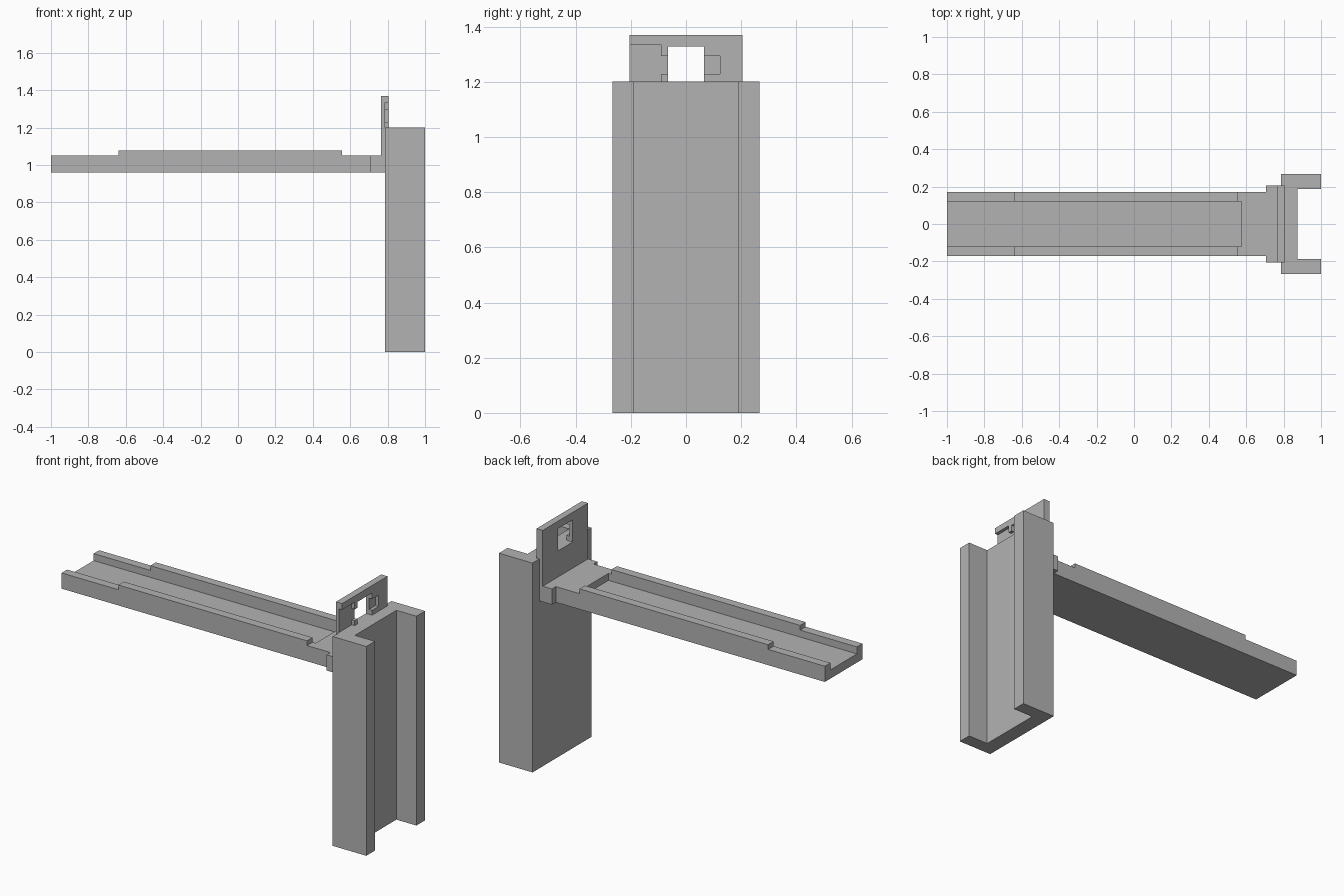
import bpy
import bmesh
from mathutils import Vector

cube = bpy.data.objects.get("Cube")
if cube:
    bpy.data.objects.remove(cube, do_unlink=True)

grey = bpy.data.materials.new("plain grey")
grey.use_nodes = True
colour = (0.45, 0.45, 0.45, 1.0)
grey.diffuse_color = colour
grey.node_tree.nodes["Principled BSDF"].inputs["Base Color"].default_value = colour


def prism(name, profile, axis, low, high):
    """Extrude a 2D profile (remaining axes in x, y, z order) from low to high."""
    def point(p):
        co = list(p)
        co.insert(axis, low)
        return co

    bm = bmesh.new()
    face = bm.faces.new([bm.verts.new(point(p)) for p in profile])
    out = bmesh.ops.extrude_face_region(bm, geom=[face])
    shift = Vector((0, 0, 0))
    shift[axis] = high - low
    moved = [v for v in out["geom"] if isinstance(v, bmesh.types.BMVert)]
    bmesh.ops.translate(bm, verts=moved, vec=shift)
    bmesh.ops.recalc_face_normals(bm, faces=bm.faces)
    mesh = bpy.data.meshes.new(name)
    bm.to_mesh(mesh)
    bm.free()
    mesh.materials.append(grey)
    obj = bpy.data.objects.new(name, mesh)
    bpy.context.collection.objects.link(obj)
    return obj


def box(name, x, y, z):
    return prism(name, [(x[0], y[0]), (x[1], y[0]), (x[1], y[1]), (x[0], y[1])], 2, *z)


def combine(target, tool, operation):
    """Apply a boolean and remove the tool object."""
    tool.hide_render = True
    mod = target.modifiers.new("boolean", "BOOLEAN")
    mod.operation = operation
    mod.solver = "EXACT"
    mod.object = tool
    bpy.context.view_layer.objects.active = target
    bpy.ops.object.modifier_apply(modifier=mod.name)
    bpy.data.objects.remove(tool, do_unlink=True)


# Shared levels
back, web, end = 0.787, 0.873, 1.0
arm_low, arm_top, rail_top = 0.96, 1.05, 1.077
post_top = 1.2
plate_half = 0.205

# Channel-shaped post, open towards +x
post_half, inner_half = 0.266, 0.188
prism("channel_post",
      [(back, -post_half), (end, -post_half), (end, -inner_half), (web, -inner_half),
       (web, inner_half), (end, inner_half), (end, post_half), (back, post_half)],
      2, 0, post_top)

# Arm with raised middle rails, a groove and a wider collar at the post
arm = prism("tray_arm",
            [(-1, arm_low), (back, arm_low), (back, arm_top), (0.557, arm_top),
             (0.557, rail_top), (-0.64, rail_top), (-0.64, arm_top), (-1, arm_top)],
            1, -0.17, 0.17)
combine(arm, box("groove_cutter", (-1.1, 0.576), (-0.12, 0.12), (1.01, 1.2)), "DIFFERENCE")
collar = box("collar", (0.706, back), (-plate_half, plate_half), (arm_low, arm_top))
combine(arm, collar, "UNION")

# Upright plate that hooks onto the top of the post
face, rear, pocket = 0.765, 0.804, 0.785
plate = prism("upright_plate",
              [(face, arm_top), (back, arm_top), (back, post_top), (rear, post_top),
               (rear, 1.37), (face, 1.37)],
              1, -plate_half, plate_half)

# Square window, side recess and the slot through both window edges
cuts = [
    ("window_cutter", (0.7, 0.9), (-0.066, 0.066), (post_top, 1.327)),
    ("recess_cutter", (pocket, 0.9), (-0.3, -0.091), (post_top, 1.335)),
    ("slot_cutter", (pocket, 0.9), (-0.1, 0.123), (1.228, 1.293)),
]
for cut in cuts:
    combine(plate, box(*cut), "DIFFERENCE")
